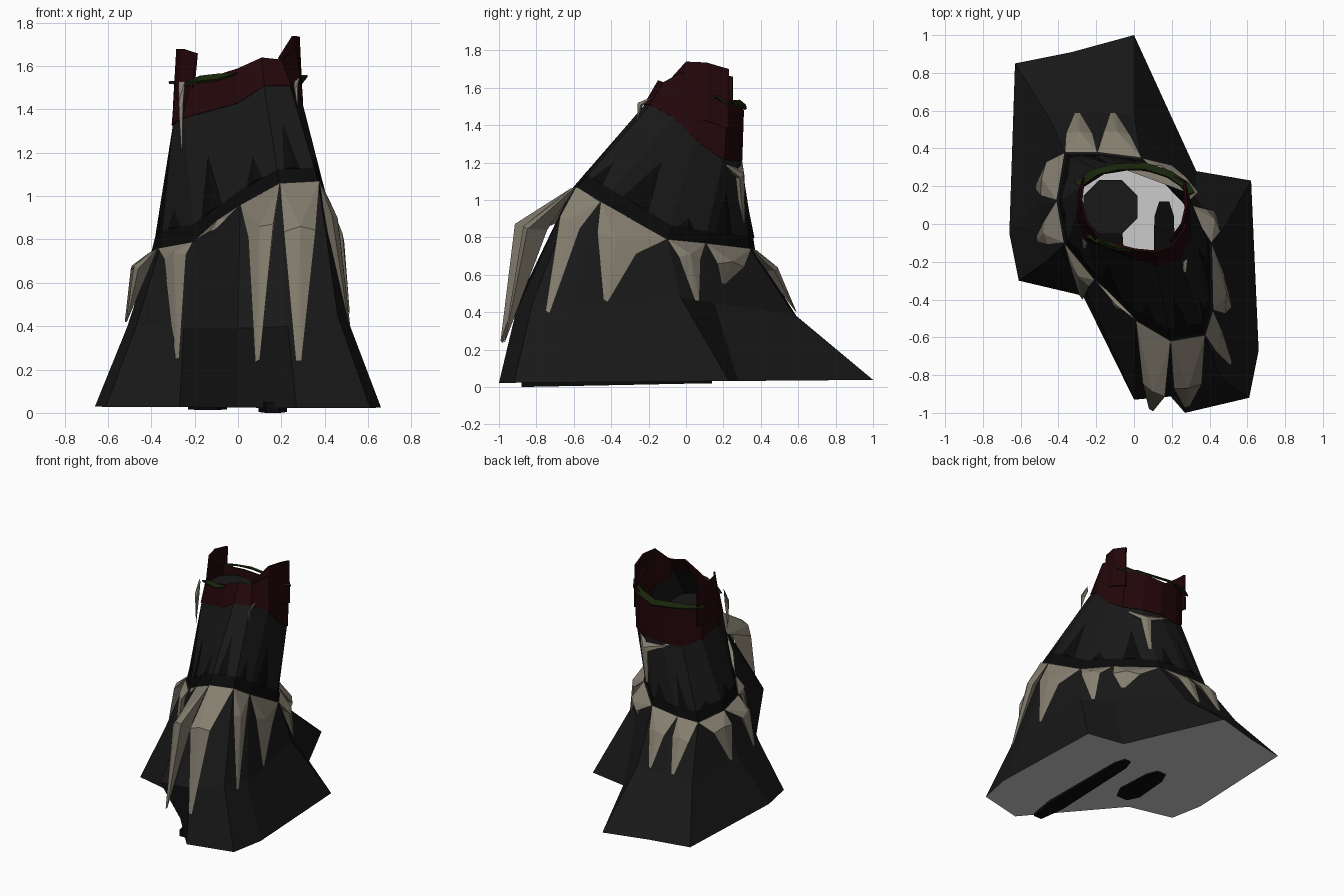
import bpy, bmesh, math
from mathutils import Vector as V

if "Cube" in bpy.data.objects:
    bpy.data.objects.remove(bpy.data.objects["Cube"])


def mat(name, r, g, b):
    m = bpy.data.materials.new(name)
    m.diffuse_color = (r, g, b, 1)
    m.use_nodes = True
    m.node_tree.nodes["Principled BSDF"].inputs["Base Color"].default_value = m.diffuse_color
    return m


CLOTH = mat("charcoal_cloth", .009, .009, .009)
DARK = mat("black_cloth", .003, .003, .003)
RED = mat("dark_red", .017, .002, .003)
BONE = mat("bone", .24, .215, .165)
GREEN = mat("dark_green", .009, .018, .003)


def make(name, verts, faces, material=None, thick=0, fix=True):
    me = bpy.data.meshes.new(name)
    me.from_pydata([tuple(v) for v in verts], [], faces)
    bm = bmesh.new()
    bm.from_mesh(me)
    if fix:
        bmesh.ops.recalc_face_normals(bm, faces=bm.faces)
    bm.to_mesh(me)
    bm.free()
    ob = bpy.data.objects.new(name, me)
    bpy.context.collection.objects.link(ob)
    if material:
        me.materials.append(material)
    if thick:
        s = ob.modifiers.new("thickness", 'SOLIDIFY')
        s.thickness = thick
        s.offset = -1
    return ob


def loft(name, rings, material, closed=True, caps=False, thick=0):
    n = len(rings[0])
    faces = [(r*n+i, r*n+(i+1) % n, (r+1)*n+(i+1) % n, (r+1)*n+i)
             for r in range(len(rings)-1) for i in range(n if closed else n-1)]
    if caps:
        faces += [tuple(range(n)), tuple(range((len(rings)-1)*n, len(rings)*n))]
    return make(name, [p for r in rings for p in r], faces, material, thick)


# Cross-sections of the robe, starting front centre and going toward +x
# (the front fold overhangs the hem at knee height)
hem = [V((x, y, .03 + .008*y)) for x, y in [
    (0, -.69), (.27, -1), (.61, -.92), (.66, -.67), (.62, .23), (.33, .28),
    (0, 1), (-.33, .91), (-.63, .85), (-.66, -.05), (-.61, -.30), (-.27, -.38)]]
knee = [V(p) for p in [
    (.0, -.93, .39), (.23, -.91, .40), (.46, -.82, .45), (.51, -.62, .42),
    (.47, -.03, .48), (.32, .15, .45), (0, .58, .385), (-.22, .59, .38),
    (-.46, .58, .385), (-.51, .10, .40), (-.47, -.20, .40), (-.25, -.36, .39)]]
band = [V(p) for p in [
    (.01, -.50, .96), (.19, -.61, 1.06), (.37, -.58, 1.07), (.41, -.45, .99),
    (.40, -.10, .79), (.27, .10, .77), (.04, .34, .74), (-.19, .37, .73),
    (-.36, .37, .73), (-.40, .12, .74), (-.36, -.10, .76), (-.20, -.29, .79)]]
belt = [V(p) for p in [
    (0, -.18, 1.43), (.12, -.22, 1.51), (.24, -.19, 1.51), (.295, -.06, 1.44),
    (.29, .05, 1.32), (.27, .20, 1.215), (.15, .27, 1.21), (0, .295, 1.21),
    (-.16, .27, 1.21), (-.27, .20, 1.27), (-.30, .05, 1.33), (-.25, -.08, 1.36)]]
belt_top = [V(p) for p in [
    (0, -.14, 1.59), (.11, -.15, 1.64), (.20, -.12, 1.63), (.27, -.03, 1.68),
    (.28, .06, 1.66), (.27, .23, 1.54), (.14, .29, 1.50), (0, .31, 1.48),
    (-.15, .29, 1.50), (-.28, .21, 1.53), (-.29, .07, 1.53), (-.22, -.08, 1.52)]]
band_top = [a.lerp(b, .14) for a, b in zip(band, belt)]

# Robe
loft("lower_skirt", [hem, knee, band], CLOTH)
make("skirt_underside", hem, [tuple(reversed(range(12)))], fix=False)
loft("upper_skirt", [band_top, belt], CLOTH)


def grow(ring, d):
    c = sum(ring, V()) / len(ring)
    return [p + V((p.x-c.x, p.y-c.y, 0)).normalized()*d for p in ring]


loft("waist_band", [band, band_top], DARK)

# Pleats rising from the band
verts, faces = [], []
for i in range(12):
    a, b = band_top[i], band_top[(i+1) % 12]
    c, d = belt[i], belt[(i+1) % 12]
    out = (b-a).cross(c-a).normalized()
    k = len(verts)
    verts += [a.lerp(b, .18), a.lerp(b, .62), a.lerp(b, .42)+out*.008,
              a.lerp(b, .4).lerp(c.lerp(d, .4), .3 + .25*(i % 2))+out*.002]
    faces += [(k, k+2, k+3), (k+2, k+1, k+3), (k, k+1, k+2)]
make("skirt_pleats", verts, faces, DARK)

# Red belt with raised hip flaps
loft("red_belt", [grow(belt, .006), belt_top], RED, thick=.012)
for name, side, dy, heights in (
        ("right_hip_flap", 1, 0, (1.64, 1.74, 1.735, 1.70)),
        ("left_hip_flap", -1, .02, (1.66, 1.68, 1.68, 1.66))):
    low = [V((side*x, y+dy, z)) for x, y, z in
           [(.21, -.11, 1.5), (.28, -.01, 1.45), (.30, .12, 1.42), (.275, .23, 1.38)]]
    top = [V((side*x, y+dy, z)) for (x, y), z in
           zip([(.195, -.09), (.26, 0), (.285, .11), (.27, .23)], heights)]
    loft(name, [low, top], RED, closed=False, thick=.012)

# Green vine strips
for name, pts in (
        ("back_vine", [(-.32, .22, 1.53), (-.22, .29, 1.52), (-.1, .32, 1.51), (.06, .325, 1.49),
                       (.2, .28, 1.51), (.29, .22, 1.52), (.32, .17, 1.56)]),
        ("front_vine", [(-.26, -.06, 1.52), (-.2, -.10, 1.53), (-.1, -.14, 1.54), (0, -.15, 1.57)])):
    n = len(pts)
    lo = [V(p) for p in pts]
    hi = [V((x*.88, y*.9, z + .03*math.sin(math.pi*i/(n-1))))
          for i, (x, y, z) in enumerate(pts)]
    loft(name, [lo, hi], GREEN, closed=False, thick=.012)


def fang(name, a, b, shoulder, tip, width, depth=.06, blunt=.014):
    """Faceted tooth hung from edge a-b, bowing over the shoulder to a blunt tip."""
    a, b, s, t = V(a), V(b), V(shoulder), V(tip)
    w = (b-a).normalized()
    out = w.cross(V((0, 0, 1))).normalized()
    v = [a, b, s-w*width, s+w*width, s+out*.01+V((0, 0, .02)),
         s-out*depth, t-w*blunt, t+w*blunt]
    make(name, v, [(0, 1, 4), (0, 4, 2), (1, 3, 4), (2, 4, 6), (4, 7, 6), (4, 3, 7),
                   (0, 5, 1), (0, 2, 5), (1, 5, 3), (2, 6, 5), (6, 7, 5), (3, 5, 7)], BONE)


# Bone fringe around the band: start index, shoulder, tip, half width, depth
fringe = [
    (0, (.105, -.88, .84), (.09, -.985, .24), .075, .12),
    (1, (.285, -.86, .84), (.28, -.97, .24), .075, .12),
    (2, (.45, -.62, .88), (.515, -.74, .40), .065, .05),
    (3, (.48, -.37, .77), (.515, -.43, .46), .12, .06),
    (4, (.42, .02, .69), (.43, .06, .46), .07, .06),
    (5, (.27, .24, .65), (.27, .20, .55), .10, .06),
    (6, (-.09, .48, .62), (-.11, .59, .40), .07, .06),
    (7, (-.29, .48, .62), (-.30, .59, .40), .07, .06),
    (8, (-.48, .24, .66), (-.52, .20, .42), .09, .06),
    (9, (-.47, -.05, .66), (-.515, -.08, .42), .06, .06),
    (10, (-.29, -.27, .72), (-.28, -.39, .25), .08, .05)]
ring = grow(band, .01)
for i, s, t, w, d in fringe:
    fang(f"bone_fringe_{i+1}", ring[i], ring[(i+1) % 12], s, t, w, d)
fang("bone_fringe_12", ring[11], ring[0], (-.09, -.42, .87), (-.10, -.44, .85), .07, .02)

# Bones hanging from the belt
fang("front_right_belt_bone", (.26, -.20, 1.53), (.285, -.18, 1.55), (.27, -.25, 1.5), (.275, -.26, 1.42), .012, .02, .004)
fang("front_left_belt_bone", (-.275, -.07, 1.53), (-.245, -.10, 1.53), (-.265, -.12, 1.42), (-.26, -.13, 1.22), .015, .02, .004)
fang("back_belt_bone", (.27, .17, 1.22), (-.08, .30, 1.21), (.14, .30, 1.12), (.11, .31, .88), .04, .05)

# Thigh inside the robe, seen through the open waist
loft("left_thigh",
     [[V((x + r*math.cos(j*math.pi/4+.39), y + r*math.sin(j*math.pi/4+.39), z)) for j in range(8)]
      for x, y, z, r in ((-.15, .08, 1.0, .12), (-.125, .09, 1.47, .155))], CLOTH, caps=True)


# Soles just showing under the hem
def sole(name, x, y0, y1, w, z0, z1):
    length = y1-y0
    outline = [(x-w*.5, y0), (x+w*.5, y0), (x+w, y0+length*.2), (x+w*.8, y1-.08),
               (x+w*.4, y1), (x-w*.4, y1), (x-w*.8, y1-.08), (x-w, y0+length*.2)]
    bottom = [V((px, py, z0 + (z1-z0)*(py-y0)/length)) for px, py in outline]
    loft(name, [bottom, [V((p.x, p.y, .05)) for p in bottom]], DARK, caps=True)


sole("right_sole", .16, -.88, .12, .065, 0, .02)
sole("left_sole", -.14, -.30, .14, .09, .014, .02)
